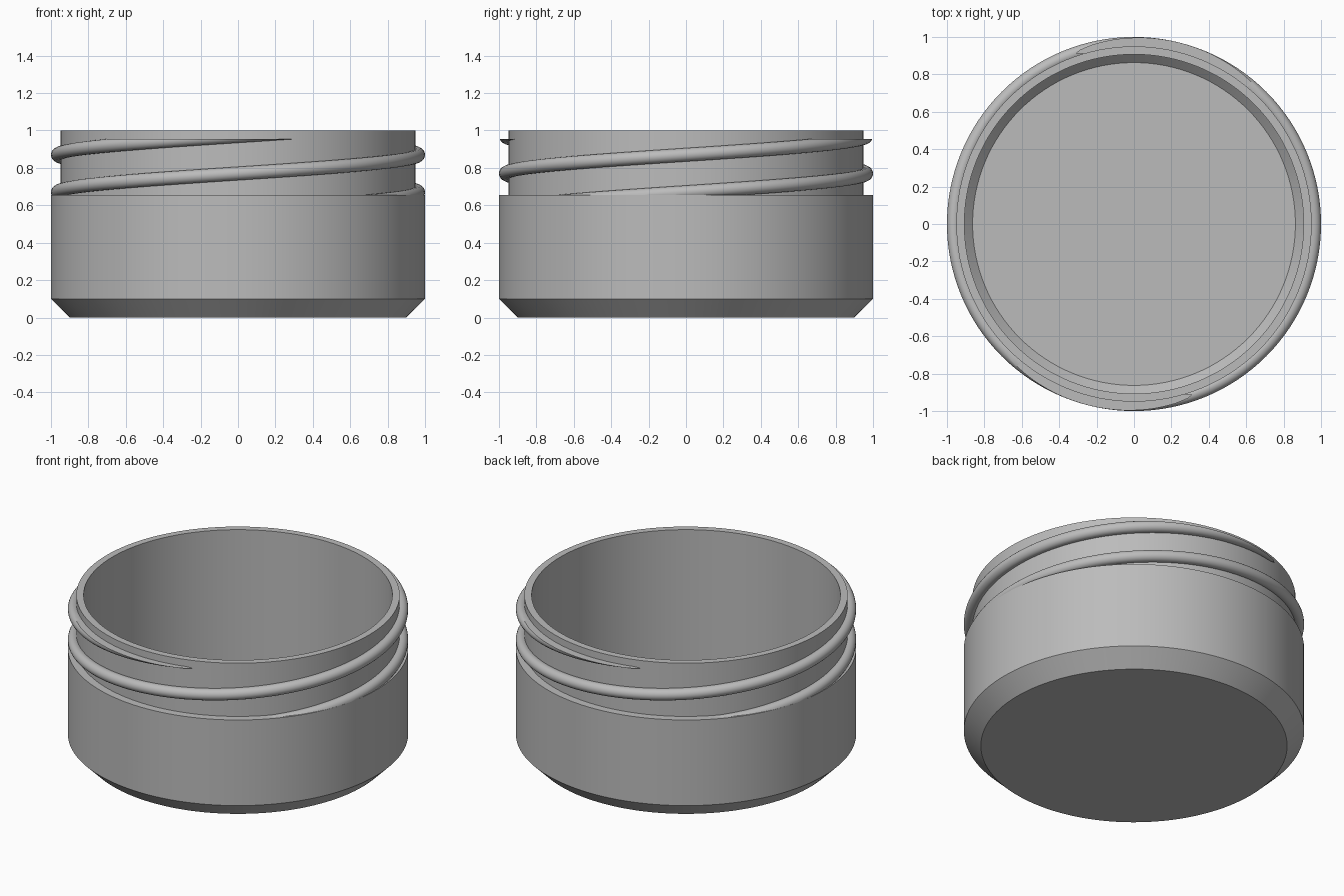
import bpy, bmesh, math

if "Cube" in bpy.data.objects:
    bpy.data.objects.remove(bpy.data.objects["Cube"], do_unlink=True)

SIDES = 128
SHOULDER, THREAD_TOP = 0.655, 0.955
NECK_R, BODY_R = 0.95, 1.0

grey = bpy.data.materials.new("plain grey")
grey.use_nodes = True
colour = (0.5, 0.5, 0.5, 1)
grey.diffuse_color = colour
grey.node_tree.nodes["Principled BSDF"].inputs["Base Color"].default_value = colour


def finish(bm, name):
    """Turn a bmesh into a smooth shaded object with sharp edges kept."""
    bmesh.ops.recalc_face_normals(bm, faces=bm.faces)
    mesh = bpy.data.meshes.new(name)
    bm.to_mesh(mesh)
    bm.free()
    mesh.materials.append(grey)
    obj = bpy.data.objects.new(name, mesh)
    bpy.context.collection.objects.link(obj)
    bpy.ops.object.select_all(action="DESELECT")
    obj.select_set(True)
    bpy.context.view_layer.objects.active = obj
    bpy.ops.object.shade_smooth_by_angle(angle=math.radians(30))
    return obj


def bridge(bm, a, b):
    """Quads between two closed rings of vertices."""
    for i in range(len(a)):
        j = (i + 1) % len(a)
        bm.faces.new((a[i], a[j], b[j], b[i]))


# Jar: outer wall, shoulder, neck, rim, inner wall and chamfered floor
def make_jar():
    profile = [(0.9, 0), (BODY_R, 0.1), (BODY_R, SHOULDER), (NECK_R, SHOULDER),
               (NECK_R, 1), (0.907, 1), (0.907, 0.14), (0.863, 0.096)]
    bm = bmesh.new()
    angles = [math.tau * i / SIDES for i in range(SIDES)]
    rings = [[bm.verts.new((r * math.cos(a), r * math.sin(a), z)) for a in angles]
             for r, z in profile]
    for low, high in zip(rings, rings[1:]):
        bridge(bm, low, high)
    bm.faces.new(rings[0])
    bm.faces.new(rings[-1])
    return finish(bm, "jar_body")


# Screw thread: round bead swept up a helix, trimmed flat at both ends
def make_thread(name, start):
    bead_r, lead, points = 0.036, 0.4, 20
    centre_r = BODY_R - bead_r
    first_z = 0.57
    steps = int(SIDES * (1.02 - first_z) / lead)
    bm = bmesh.new()
    rings = []
    for s in range(steps + 1):
        a = start + math.tau * s / SIDES
        z = first_z + lead * s / SIDES
        ring = []
        for k in range(points):
            t = math.tau * k / points
            r = centre_r + bead_r * math.cos(t)
            ring.append(bm.verts.new((r * math.cos(a), r * math.sin(a),
                                      z + bead_r * math.sin(t))))
        rings.append(ring)
    for a, b in zip(rings, rings[1:]):
        bridge(bm, a, b)
    for height, up in ((SHOULDER, -1), (THREAD_TOP, 1)):
        geom = bm.verts[:] + bm.edges[:] + bm.faces[:]
        cut = bmesh.ops.bisect_plane(bm, geom=geom, plane_co=(0, 0, height),
                                     plane_no=(0, 0, up), clear_outer=True)
        edges = [e for e in cut["geom_cut"] if isinstance(e, bmesh.types.BMEdge)]
        bmesh.ops.triangle_fill(bm, edges=edges, use_beauty=True)
    return finish(bm, name)


make_jar()
for name, start in (("thread_front", math.pi / 2), ("thread_back", -math.pi / 2)):
    make_thread(name, start)
